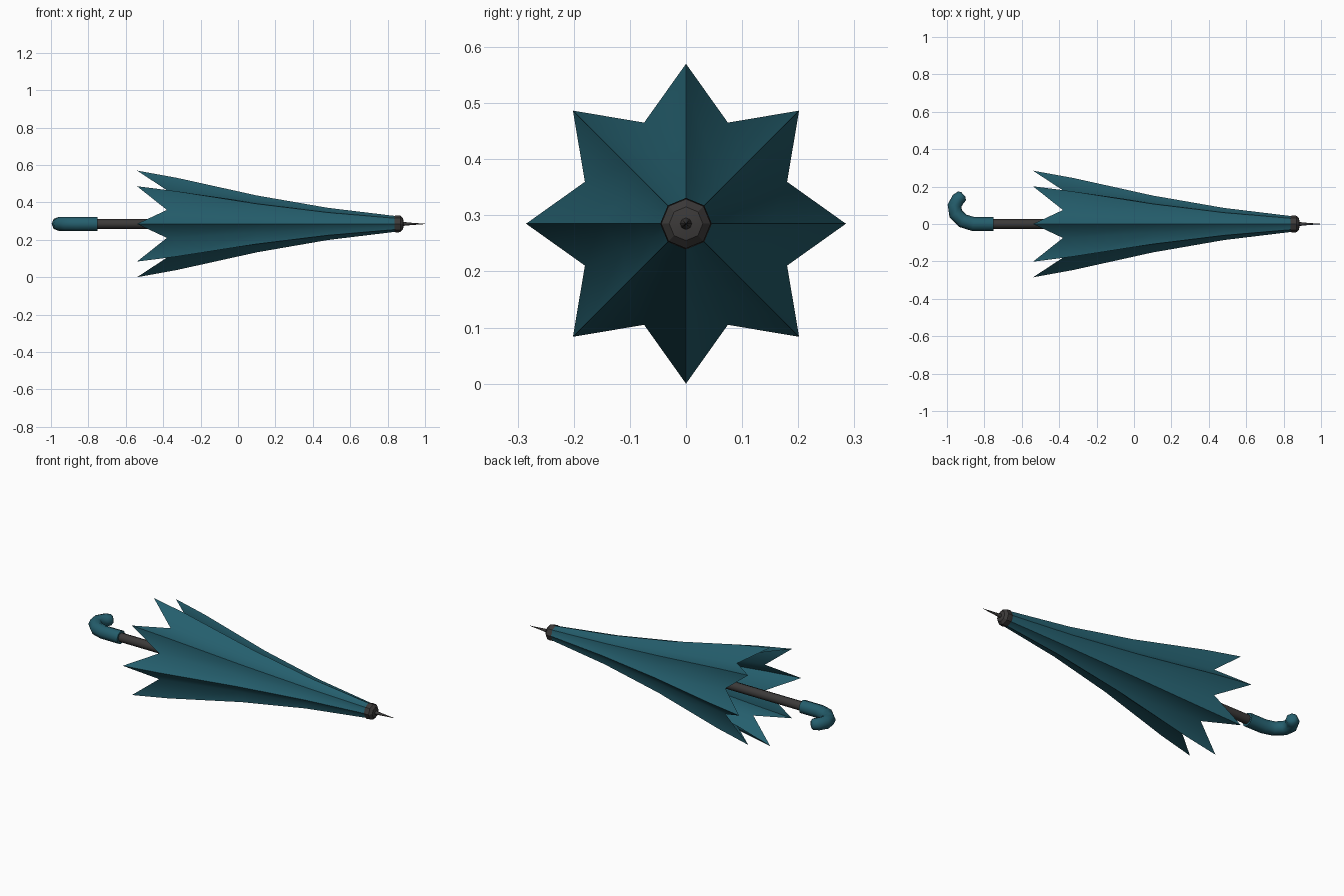
import bpy, bmesh, math
from mathutils import Vector

cube = bpy.data.objects.get("Cube")
if cube:
    bpy.data.objects.remove(cube, do_unlink=True)

AXIS_Z = 0.285   # height of the closed umbrella's long axis
RIBS = 8


def material(name, rgb):
    m = bpy.data.materials.new(name)
    m.use_nodes = True
    m.diffuse_color = (*rgb, 1)
    bsdf = m.node_tree.nodes["Principled BSDF"]
    bsdf.inputs["Base Color"].default_value = (*rgb, 1)
    bsdf.inputs["Roughness"].default_value = 0.8
    return m


teal = material("teal fabric", (0.018, 0.112, 0.152))
dark = material("dark metal", (0.045, 0.042, 0.041))


def finish(name, bm, mat, angle):
    me = bpy.data.meshes.new(name)
    bm.to_mesh(me)
    bm.free()
    me.materials.append(mat)
    ob = bpy.data.objects.new(name, me)
    ob.location.z = AXIS_Z
    bpy.context.collection.objects.link(ob)
    bpy.ops.object.select_all(action="DESELECT")
    ob.select_set(True)
    bpy.context.view_layer.objects.active = ob
    bpy.ops.object.shade_smooth_by_angle(angle=math.radians(angle))
    return ob


def tube(name, path, mat, sides=8, angle=50):
    """Sweep a round section along (x, y, radius) stations in the level plane."""
    bm = bmesh.new()
    pts = [Vector((x, y, 0)) for x, y, r in path]
    rings = []
    for i, p in enumerate(pts):
        d = (pts[min(i + 1, len(pts) - 1)] - pts[max(i - 1, 0)]).normalized()
        side, up = Vector((-d.y, d.x, 0)), Vector((0, 0, 1))
        turn = [2 * math.pi * k / sides for k in range(sides)]
        rings.append([bm.verts.new(p + path[i][2] * (side * math.cos(t) + up * math.sin(t)))
                      for t in turn])
    for a, b in zip(rings, rings[1:]):
        for k in range(sides):
            n = (k + 1) % sides
            bm.faces.new((a[k], a[n], b[n], b[k]))
    bm.faces.new(rings[0])
    bm.faces.new(rings[-1])
    bmesh.ops.recalc_face_normals(bm, faces=bm.faces)
    return finish(name, bm, mat, angle)


# Canopy: sharp ribs alternate with folded-in valleys, ending in pointed tips
def canopy():
    ribs = [(0.86, 0.040), (0.48, 0.086), (0.10, 0.152), (-0.33, 0.247), (-0.54, 0.285)]
    valleys = [(0.86, 0.036), (0.48, 0.071), (0.10, 0.122), (-0.38, 0.195)]
    bm = bmesh.new()

    def line(profile, step):
        t = math.pi * step / RIBS
        return [bm.verts.new((x, r * math.cos(t), r * math.sin(t))) for x, r in profile]

    lines = [line(valleys if s % 2 else ribs, s) for s in range(2 * RIBS)]
    for s in range(0, 2 * RIBS, 2):
        rib = lines[s]
        for valley, flip in ((lines[s + 1], False), (lines[s - 1], True)):
            faces = [(rib[i], valley[i], valley[i + 1], rib[i + 1]) for i in range(3)]
            faces.append((rib[3], valley[3], rib[4]))
            for f in faces:
                bm.faces.new(f[::-1] if flip else f)
    bmesh.ops.recalc_face_normals(bm, faces=bm.faces)
    # make the normals face away from the shaft
    if sum(f.normal.dot(Vector((0, *f.calc_center_median()[1:]))) for f in bm.faces) < 0:
        bmesh.ops.reverse_faces(bm, faces=bm.faces)
    return finish("canopy", bm, teal, 60)


canopy()

# Shaft running inside the canopy
tube("shaft", [(-0.78, 0, 0.026), (0.86, 0, 0.026)], dark)

# Hooked handle with a rounded end
tube("handle", [(-0.75, 0, 0.038), (-0.86, 0, 0.038), (-0.915, 0.017, 0.038),
                (-0.953, 0.055, 0.038), (-0.960, 0.098, 0.037), (-0.940, 0.133, 0.036),
                (-0.920, 0.150, 0.032), (-0.912, 0.157, 0.018)], teal)

# Ferrule collar and its spike
tube("ferrule", [(0.835, 0, 0.041), (0.845, 0, 0.046), (0.868, 0, 0.044),
                 (0.882, 0, 0.030), (0.886, 0, 0.010)], dark, angle=30)
tube("spike", [(0.88, 0, 0.011), (0.93, 0, 0.006), (1.0, 0, 0.001)], dark)
